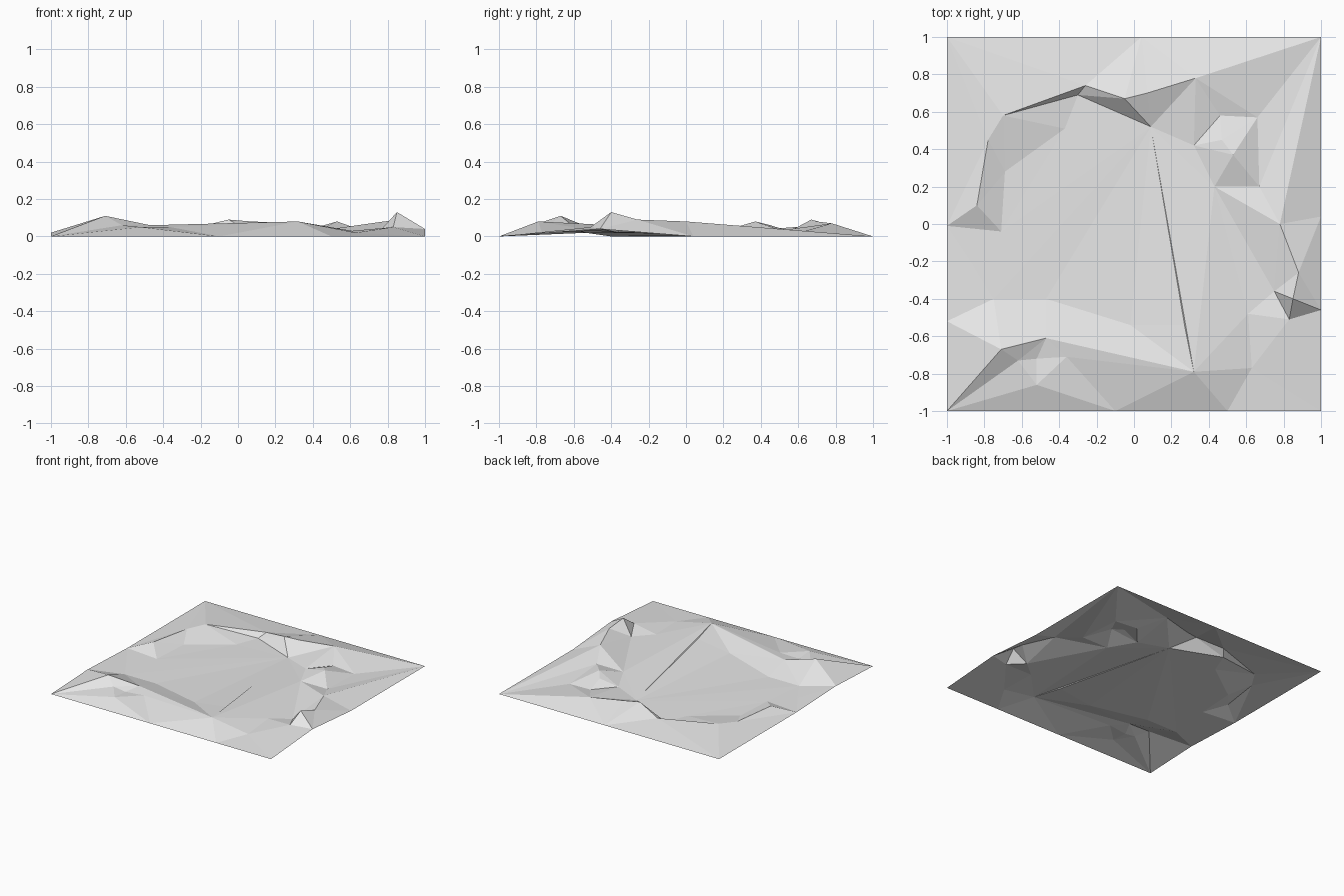
import bpy
from mathutils import Vector
from mathutils.geometry import delaunay_2d_cdt

# Remove the default object
default_cube = bpy.data.objects.get("Cube")
if default_cube:
    bpy.data.objects.remove(default_cube, do_unlink=True)

UNIT = 0.01  # survey points are given in hundredths of a unit

# Survey points of the ground sheet, each named and given as x, y, height
points = dict(
    # rim
    corner_front_right=(-100, -100, 0), corner_front_left=(100, -100, 0),
    corner_back_left=(100, 100, 0), corner_back_right=(-100, 100, 0),
    rim_front_a=(-10, -100, 0), rim_front_b=(50, -100, 0),
    rim_left_high=(100, -46, 4), rim_left_low=(100, 4, 0),
    rim_back=(4, 100, 0), rim_right_low=(-100, -1, 0),
    rim_right_high=(-100, -52, 2),
    # front right hills
    hill_peak=(-71, -67, 11), hill_foot=(-75, -40, 0),
    ridge_top=(-47, -61, 6), ridge_end=(-2, -54, 2),
    ridge_foot=(-47, -40, 0), hollow_a=(-62, -73, 6),
    hollow_b=(-52, -72, 4), spur=(-52, -86, 5), saddle=(-36, -71, 5),
    # front slope
    slope_crest=(32, -79, 8), slope_foot=(27, -54, 6),
    slope_dip=(63, -77, 2),
    # left hills
    summit=(85, -40, 13), summit_front=(83, -51, 5),
    summit_inner=(75, -36, 2), summit_foot=(61, -48, 3),
    shoulder=(88, -26, 9), shoulder_back=(78, 0, 8),
    # back left knoll
    knoll_peak=(53, 37, 8), knoll_a=(43, 20, 3), knoll_b=(67, 20, 3),
    knoll_c=(66, 57, 1), knoll_d=(46, 58, 2), knoll_e=(32, 42, 2),
    knoll_f=(47, 45, 6),
    # back ridge
    back_foot=(-30, 69, 0), back_peak=(-5, 67, 9), back_front=(9, 52, 1),
    back_crest=(7, 70, 8), back_slope=(33, 78, 7), back_shelf=(-26, 74, 4),
    # right side mounds
    shelf_rim=(-70, 58, 5), shelf_foot=(-37, 51, 0),
    mound_back=(-78, 45, 4), mound_foot=(-69, 28, 0),
    mound_top=(-84, 10, 5), mound_tail=(-71, -4, 0),
    mound_front=(-86, -22, 0),
)

# Ridge and crease lines that must stay as edges
creases = [
    "corner_front_right hill_peak hill_foot ridge_top ridge_end slope_foot slope_crest",
    "corner_front_right hollow_a hill_peak ridge_top",
    "corner_front_right spur rim_front_a slope_crest rim_front_b slope_dip",
    "rim_front_a saddle ridge_top slope_crest slope_dip corner_front_left",
    "slope_crest summit_foot summit_front summit shoulder shoulder_back",
    "summit_front rim_left_high summit summit_inner summit_foot",
    "summit_inner shoulder rim_left_low shoulder_back knoll_b",
    "knoll_a knoll_peak knoll_c knoll_b knoll_peak knoll_f knoll_e knoll_a knoll_b",
    "knoll_e knoll_d knoll_c back_slope corner_back_left knoll_c",
    "knoll_b corner_back_left shoulder_back",
    "back_foot back_peak back_front back_foot shelf_foot shelf_rim back_foot",
    "back_peak back_crest back_slope rim_back back_shelf corner_back_right",
    "corner_back_right shelf_rim mound_back mound_top rim_right_low",
    "mound_back mound_foot mound_top mound_tail mound_front rim_right_low",
    "back_front hill_foot mound_front",
    "back_front slope_crest", "back_front ridge_foot",
    "hill_foot rim_right_high hill_peak",
]

names = list(points)
index = {name: i for i, name in enumerate(names)}
survey = [Vector(points[name]) * UNIT for name in names]
edges = set()
for line in creases:
    stops = line.split()
    for start, end in zip(stops, stops[1:]):
        edges.add(tuple(sorted((index[start], index[end]))))

# Triangulate the plan; any crossing of creases takes its edge's mean height
plan, _, faces, origins, _, _ = delaunay_2d_cdt(
    [p.to_2d() for p in survey], sorted(edges), [], 0, 1e-5)


def height(i):
    if origins[i]:
        return survey[origins[i][0]].z
    near = sorted(survey, key=lambda p: (p.to_2d() - plan[i]).length)[:2]
    return sum(p.z for p in near) / len(near)


verts = [(p.x, p.y, height(i)) for i, p in enumerate(plan)]

# Stone material
stone = bpy.data.materials.new("pale_grey_stone")
stone.use_nodes = True
colour = (0.8, 0.8, 0.8, 1)
stone.diffuse_color = colour
stone.node_tree.nodes["Principled BSDF"].inputs["Base Color"].default_value = colour

# Ground sheet, flat shaded
mesh = bpy.data.meshes.new("ground")
mesh.from_pydata(verts, [], faces)
mesh.materials.append(stone)
mesh.update()
ground = bpy.data.objects.new("ground", mesh)
bpy.context.collection.objects.link(ground)
